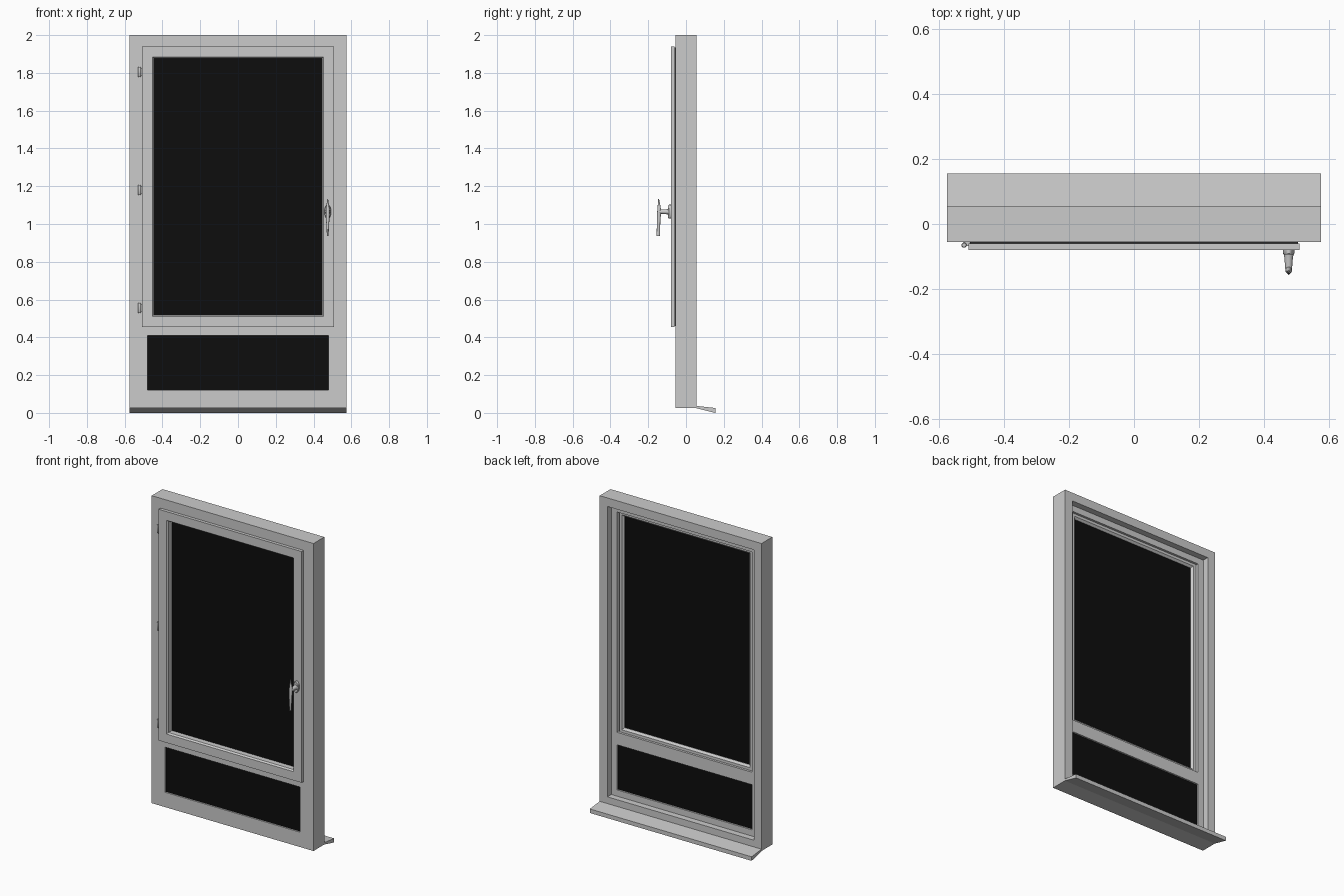
import bpy, bmesh, math
from mathutils import Vector

if "Cube" in bpy.data.objects:
    bpy.data.objects.remove(bpy.data.objects["Cube"])


def material(name, v):
    m = bpy.data.materials.new(name)
    m.diffuse_color = (v, v, v, 1)
    m.use_nodes = True
    m.node_tree.nodes["Principled BSDF"].inputs["Base Color"].default_value = m.diffuse_color
    return m


GLASS = material("dark_glass", 0.004)
RUBBER = material("dark_rubber", 0.02)


def finish(name, bm, mat=None, smooth=False):
    bmesh.ops.recalc_face_normals(bm, faces=bm.faces)
    me = bpy.data.meshes.new(name)
    bm.to_mesh(me)
    bm.free()
    ob = bpy.data.objects.new(name, me)
    bpy.context.collection.objects.link(ob)
    if mat:
        me.materials.append(mat)
    if smooth:
        bpy.ops.object.select_all(action='DESELECT')
        bpy.context.view_layer.objects.active = ob
        ob.select_set(True)
        bpy.ops.object.shade_smooth_by_angle(angle=math.radians(35))
    return ob


def loft(name, rings, mat=None, smooth=False, closed=False):
    """Skin a list of equal-length point rings; cap ends unless closed."""
    bm = bmesh.new()
    vs = [[bm.verts.new(p) for p in r] for r in rings]
    n = len(rings[0])
    for i in range(len(vs) if closed else len(vs) - 1):
        a, b = vs[i], vs[(i + 1) % len(vs)]
        for j in range(n):
            k = (j + 1) % n
            bm.faces.new((a[j], a[k], b[k], b[j]))
    if not closed:
        bm.faces.new(vs[0])
        bm.faces.new(vs[-1])
    return finish(name, bm, mat, smooth)


def mitred_frame(name, hx, z0, z1, profile, mat=None):
    """Sweep an (inset, y) profile around a rectangle with mitred corners."""
    corners = [(-1, z0, 1), (1, z0, 1), (1, z1, -1), (-1, z1, -1)]
    rings = [[(s * (hx - d), y, z + t * d) for d, y in profile] for s, z, t in corners]
    return loft(name, rings, mat, closed=True)


def extrude_x(name, hx, profile, mat=None):
    return loft(name, [[(x, y, z) for y, z in profile] for x in (-hx, hx)], mat)


def slab(name, hx, y0, y1, z0, z1, mat=None):
    return extrude_x(name, hx, [(y0, z0), (y1, z0), (y1, z1), (y0, z1)], mat)


def oval(c, a, b, axis, n=24):
    """Ellipse ring around centre c, perpendicular to the y or z axis."""
    pts = []
    for i in range(n):
        u = a * math.cos(2 * math.pi * i / n)
        v = b * math.sin(2 * math.pi * i / n)
        pts.append(Vector(c) + Vector((u, 0, v) if axis == 'y' else (u, v, 0)))
    return pts


# Outer frame, stepped towards the outside, with a transom
mitred_frame("outer_frame", 0.575, 0.025, 2.0,
             [(0, -0.055), (0.095, -0.055), (0.095, 0.015), (0.055, 0.015),
              (0.055, 0.055), (0, 0.055)])
slab("transom", 0.482, -0.055, 0.015, 0.41, 0.49)

# Fixed lower pane
slab("lower_glass", 0.482, -0.045, 0.004, 0.118, 0.412, GLASS)

# Opening sash with overlapping lip, seal and glass
mitred_frame("sash", 0.508, 0.455, 1.94,
             [(0, -0.08), (0.056, -0.08), (0.064, -0.07), (0.064, -0.012),
              (0.052, 0.0), (0.034, 0.0), (0.034, -0.06), (0, -0.06)])
mitred_frame("sash_seal", 0.508, 0.455, 1.94,
             [(0.005, -0.06), (0.032, -0.06), (0.032, -0.054), (0.005, -0.054)], RUBBER)
slab("upper_glass", 0.446, -0.036, -0.014, 0.517, 1.878, GLASS)

# Sloping outside sill
extrude_x("sill", 0.575, [(0.053, 0.025), (0.155, 0.0), (0.155, 0.026), (0.053, 0.037)])

# Hinges: knuckle barrel with a leaf to the sash
for i, z in enumerate((0.555, 1.18, 1.805)):
    loft(f"hinge_barrel_{i}", [oval((-0.522, -0.065, z + t), r, r, 'z', 16)
         for t, r in ((-0.026, 0.006), (-0.023, 0.008), (0.023, 0.008), (0.026, 0.006))],
         smooth=True)
    leaf = slab(f"hinge_leaf_{i}", 0.009, -0.067, -0.055, z - 0.018, z + 0.018)
    leaf.location.x = -0.515

# Handle: rosette, neck and curved tapering lever
HX, HZ = 0.475, 1.065
loft("handle_rosette", [oval((HX, y, HZ), a, b, 'y', 32) for y, a, b in
     ((-0.079, 0.018, 0.037), (-0.09, 0.018, 0.037), (-0.094, 0.015, 0.034))], smooth=True)
loft("handle_neck", [oval((HX, y, HZ), r, r, 'y') for y, r in
     ((-0.092, 0.015), (-0.105, 0.013), (-0.142, 0.010))], smooth=True)
lever = [(1.132, -0.145, 0.002, 0.002), (1.105, -0.143, 0.006, 0.006),
         (1.075, -0.142, 0.010, 0.010), (1.05, -0.143, 0.010, 0.010),
         (1.01, -0.145, 0.008, 0.009), (0.97, -0.146, 0.006, 0.009),
         (0.936, -0.147, 0.004, 0.009)]
loft("handle_lever", [oval((HX, y, z), a, b, 'z') for z, y, a, b in lever], smooth=True)
